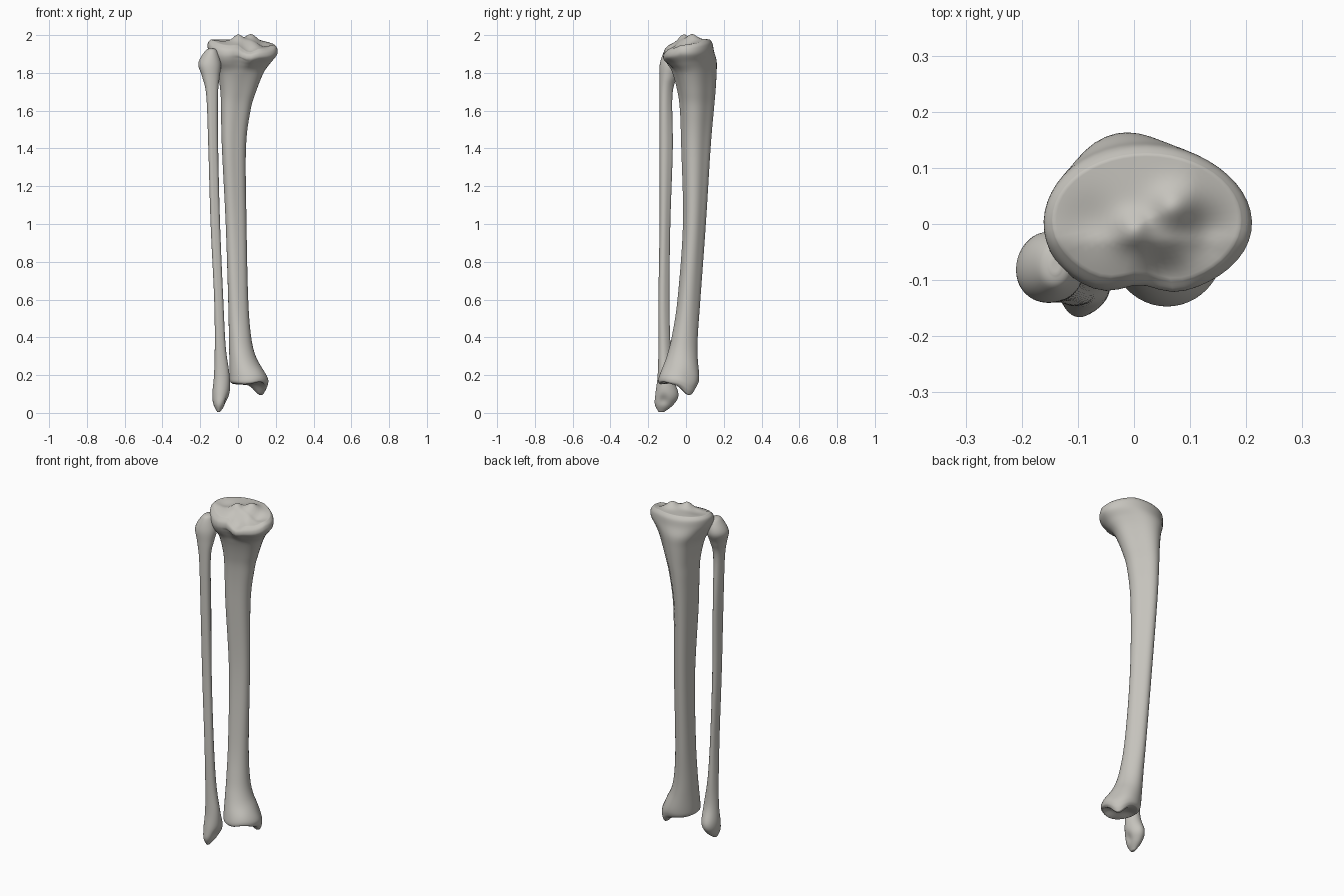
import bpy
import bmesh
from math import sin, cos, exp, pi, radians

SIDES = 48
STEPS = 6

if "Cube" in bpy.data.objects:
    bpy.data.objects.remove(bpy.data.objects["Cube"], do_unlink=True)

# One bone colour
bone = bpy.data.materials.new("warm_grey_bone")
bone.use_nodes = True
colour = (0.56, 0.545, 0.505, 1)
bone.diffuse_color = colour
shader = bone.node_tree.nodes["Principled BSDF"]
shader.inputs["Base Color"].default_value = colour
shader.inputs["Roughness"].default_value = 0.7


def bump(x, y, centre_x, centre_y, width):
    """Soft round hill of height one."""
    distance = (x - centre_x) ** 2 + (y - centre_y) ** 2
    return exp(-distance / width ** 2)


def spline(rows):
    """Smooth the section table along its length."""
    padded = [rows[0]] + rows + [rows[-1]]
    for before, start, end, after in zip(padded, padded[1:], padded[2:], padded[3:]):
        for step in range(STEPS):
            t = step / STEPS
            yield [b + t * (c - a) / 2
                   + t * t * (a - 2.5 * b + 2 * c - d / 2)
                   + t ** 3 * (1.5 * (b - c) + (d - a) / 2)
                   for a, b, c, d in zip(before, start, end, after)]
    yield rows[-1]


def section(row, apex):
    """Rounded triangle fitted into the width and depth of the row."""
    z, left, right, back, front, crest = row
    points = []
    for i in range(SIDES):
        angle = 2 * pi * i / SIDES
        radius = 1 + crest * cos(3 * (angle - apex))
        points.append((radius * cos(angle), radius * sin(angle)))
    xs, ys = zip(*points)

    def fit(value, values, low, high):
        return low + (high - low) * (value - min(values)) / (max(values) - min(values))

    return [(fit(x, xs, left, right), fit(y, ys, back, front), z) for x, y in points]


def shrink(ring, scale):
    middle = [sum(axis) / SIDES for axis in zip(*ring)]
    return [tuple(m + scale * (p - m) for p, m in zip(point, middle)) for point in ring]


def loft(name, rows, apex, sculpt, cap_scales):
    """Skin the sections, close both ends, then sculpt the surface."""
    rings = [section(row, radians(apex)) for row in spline(rows)]
    top = [shrink(rings[0], s) for s in reversed(cap_scales)]
    bottom = [shrink(rings[-1], s) for s in cap_scales]
    rings = top + rings + bottom
    bm = bmesh.new()
    loops = [[bm.verts.new(sculpt(*p)) for p in ring] for ring in rings]
    for upper, lower in zip(loops, loops[1:]):
        for i in range(SIDES):
            j = (i + 1) % SIDES
            bm.faces.new((upper[i], lower[i], lower[j], upper[j]))
    bm.faces.new(loops[0])
    bm.faces.new(loops[-1][::-1])
    bmesh.ops.recalc_face_normals(bm, faces=bm.faces)
    for face in bm.faces:
        face.smooth = True
    mesh = bpy.data.meshes.new(name)
    bm.to_mesh(mesh)
    bm.free()
    mesh.materials.append(bone)
    obj = bpy.data.objects.new(name, mesh)
    bpy.context.collection.objects.link(obj)
    return obj


def plateau_height(x, y):
    """Knee surface: two central spines, two shallow cups, rear slope."""
    spines = 0.026 * bump(x, y, 0, -0.01, 0.03) + 0.03 * bump(x, y, 0.07, 0.03, 0.035)
    cups = 0.03 * bump(x, y, 0.13, -0.02, 0.05) + 0.012 * bump(x, y, -0.08, 0, 0.05)
    groove = 0.025 * bump(x, y, 0.06, -0.09, 0.04)
    rear = max(0, -0.03 - y) * (0.65 if x > 0.02 else 0.5)
    inner_edge = 0.25 * max(0, x - 0.1)
    return 1.978 + spines - cups - groove - rear - inner_edge


def ankle_height(x, y):
    """Ankle surface: arched floor with a hanging inner knob."""
    knob = 0.055 * bump(x, y, 0.12, 0.015, 0.045)
    arch = 0.02 * bump(x, y, 0.03, -0.05, 0.06)
    notch = 0.02 * bump(x, y, 0.1, -0.1, 0.04)
    return 0.148 - knob + arch + notch


def sculpt_shin(x, y, z):
    if z > 1.8:
        # Rear hollow between the two condyles
        fade = min(1, (z - 1.8) / 0.1)
        if y < 0:
            y += 0.022 * fade * exp(-((x - 0.01) / 0.045) ** 2) * min(1, -y / 0.1)
        z = 1.8 + (z - 1.8) * (plateau_height(x, y) - 1.8) / (1.97 - 1.8)
    elif z < 0.25:
        z = 0.25 - (0.25 - z) * (0.25 - ankle_height(x, y)) / 0.1
    return x, y, z


def sculpt_outer(x, y, z):
    # Small pit on the inner side of the ankle end
    x -= 0.012 * bump(y, z, -0.12, 0.07, 0.025) * (x > -0.09)
    return x, y, z


# Columns: height, left, right, rear, front, crest sharpness
shin_rows = [
    (1.97, -.145, .19, -.11, .125, 0),
    (1.95, -.16, .207, -.128, .14, .01),
    (1.91, -.157, .207, -.128, .148, .03),
    (1.86, -.135, .172, -.105, .162, .08),
    (1.8, -.108, .135, -.072, .162, .11),
    (1.7, -.093, .095, -.045, .156, .12),
    (1.6, -.09, .066, -.032, .147, .12),
    (1.4, -.085, .042, -.025, .13, .12),
    (1, -.065, .045, -.016, .105, .11),
    (.6, -.052, .054, -.045, .076, .08),
    (.4, -.048, .07, -.076, .062, .04),
    (.29, -.046, .098, -.105, .062, .02),
    (.2, -.045, .153, -.14, .07, 0),
    (.165, -.042, .16, -.147, .066, 0),
    (.15, -.03, .148, -.138, .055, 0),
]
outer_rows = [
    (1.93, -.15, -.13, -.09, -.06, 0),
    (1.915, -.175, -.108, -.115, -.03, 0),
    (1.85, -.21, -.09, -.138, -.014, .02),
    (1.78, -.19, -.097, -.14, -.045, .04),
    (1.68, -.168, -.106, -.14, -.072, .08),
    (1.4, -.157, -.105, -.14, -.07, .1),
    (1, -.145, -.095, -.14, -.083, .1),
    (.6, -.126, -.078, -.146, -.088, .1),
    (.35, -.123, -.065, -.146, -.082, .06),
    (.2, -.127, -.045, -.15, -.072, .03),
    (.1, -.136, -.045, -.162, -.04, .02),
    (.045, -.13, -.067, -.165, -.065, 0),
    (.005, -.11, -.095, -.145, -.115, 0),
]

caps = [0.96, 0.9, 0.82, 0.74, 0.66, 0.58, 0.5, 0.42, 0.34, 0.26, 0.18, 0.1, 0.03]
loft("shin_bone", shin_rows, 108, sculpt_shin, caps)
loft("outer_calf_bone", outer_rows, 100, sculpt_outer, [0.6, 0.2])
